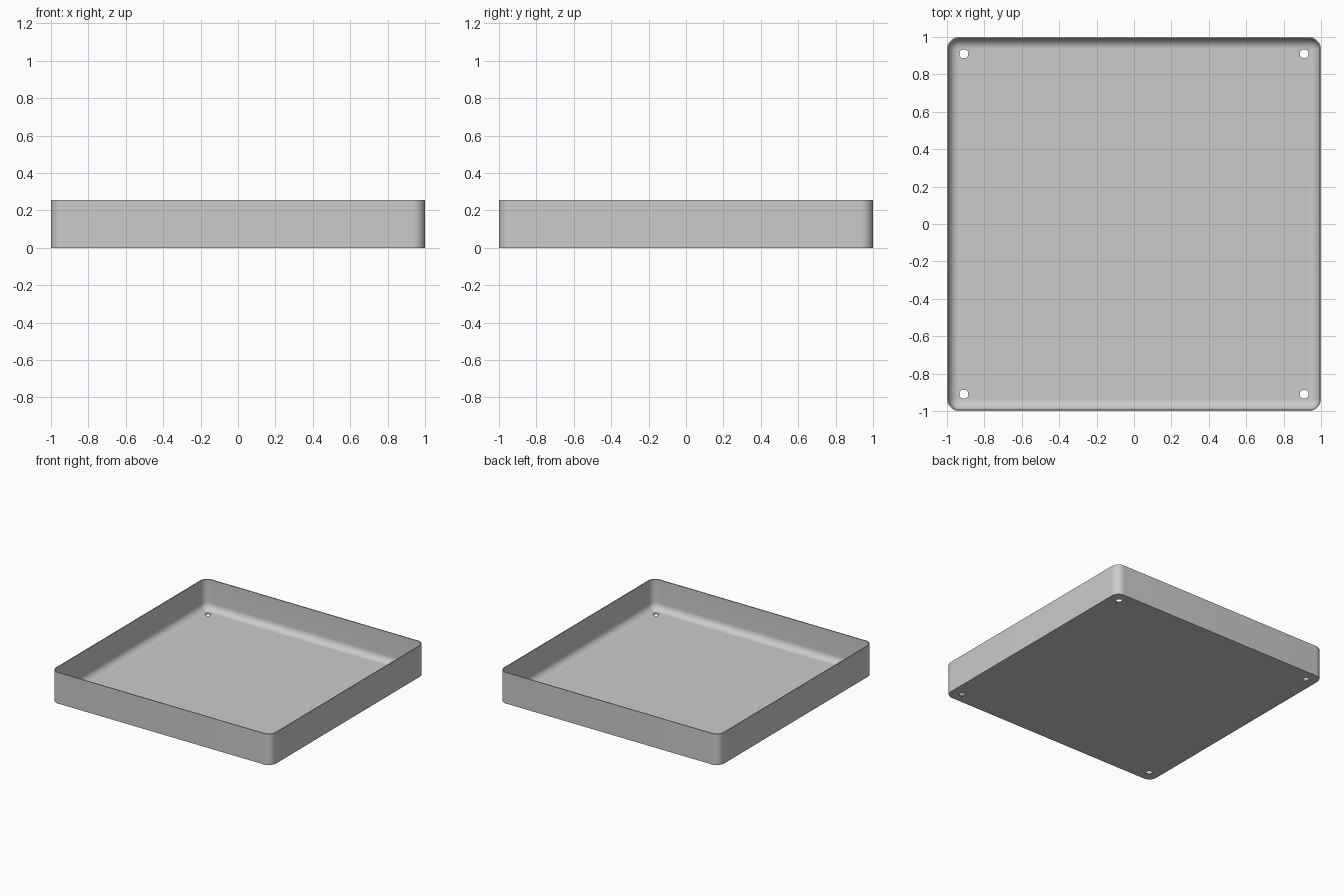
import bpy
import bmesh
from math import cos, sin, pi, radians

HALF, HEIGHT = 1.0, 0.255
CORNER = 0.065
WALL, FLOOR = 0.008, 0.009
FILLET = 0.055
HOLE_POS, HOLE_RADIUS = 0.91, 0.024
CORNER_STEPS, FILLET_STEPS = 12, 10

default = bpy.data.objects.get("Cube")
if default:
    bpy.data.objects.remove(default, do_unlink=True)

grey = bpy.data.materials.new("plain grey")
grey.use_nodes = True
colour = (0.6, 0.6, 0.6, 1)
grey.diffuse_color = colour
grey.node_tree.nodes["Principled BSDF"].inputs["Base Color"].default_value = colour


def ring(bm, inset, z):
    """Rounded square loop, inset from the outer outline."""
    verts = []
    radius = CORNER - inset
    centre = HALF - CORNER
    for quarter, (sx, sy) in enumerate([(1, 1), (-1, 1), (-1, -1), (1, -1)]):
        for i in range(CORNER_STEPS + 1):
            a = (quarter + i / CORNER_STEPS) * pi / 2
            verts.append(bm.verts.new((sx * centre + radius * cos(a),
                                       sy * centre + radius * sin(a), z)))
    return verts


def make_object(name, bm):
    bmesh.ops.recalc_face_normals(bm, faces=bm.faces)
    mesh = bpy.data.meshes.new(name)
    bm.to_mesh(mesh)
    bm.free()
    obj = bpy.data.objects.new(name, mesh)
    bpy.context.collection.objects.link(obj)
    mesh.materials.append(grey)
    return obj


# Tray section: outer wall, thin rim, inner wall, fillet down to the floor
section = [(0, 0), (0, HEIGHT), (WALL, HEIGHT)]
for i in range(FILLET_STEPS + 1):
    a = i / FILLET_STEPS * pi / 2
    section.append((WALL + FILLET * (1 - cos(a)), FLOOR + FILLET * (1 - sin(a))))

bm = bmesh.new()
rings = [ring(bm, inset, z) for inset, z in section]
for low, high in zip(rings, rings[1:]):
    for i in range(len(low)):
        j = (i + 1) % len(low)
        bm.faces.new((low[i], low[j], high[j], high[i]))
bm.faces.new(rings[0])
bm.faces.new(rings[-1])
tray = make_object("tray", bm)

# Corner screw holes
bm = bmesh.new()
for sx in (-1, 1):
    for sy in (-1, 1):
        made = bmesh.ops.create_cone(bm, cap_ends=True, segments=32, depth=0.1,
                                     radius1=HOLE_RADIUS, radius2=HOLE_RADIUS)
        bmesh.ops.translate(bm, verts=made["verts"],
                            vec=(sx * HOLE_POS, sy * HOLE_POS, 0))
cutter = make_object("hole_cutter", bm)
cutter.hide_render = True

bpy.ops.object.select_all(action="DESELECT")
bpy.context.view_layer.objects.active = tray
tray.select_set(True)
cut = tray.modifiers.new("screw holes", "BOOLEAN")
cut.operation = "DIFFERENCE"
cut.solver = "EXACT"
cut.object = cutter
bpy.ops.object.modifier_apply(modifier=cut.name)
bpy.data.objects.remove(cutter, do_unlink=True)
bpy.ops.object.shade_smooth_by_angle(angle=radians(35))
